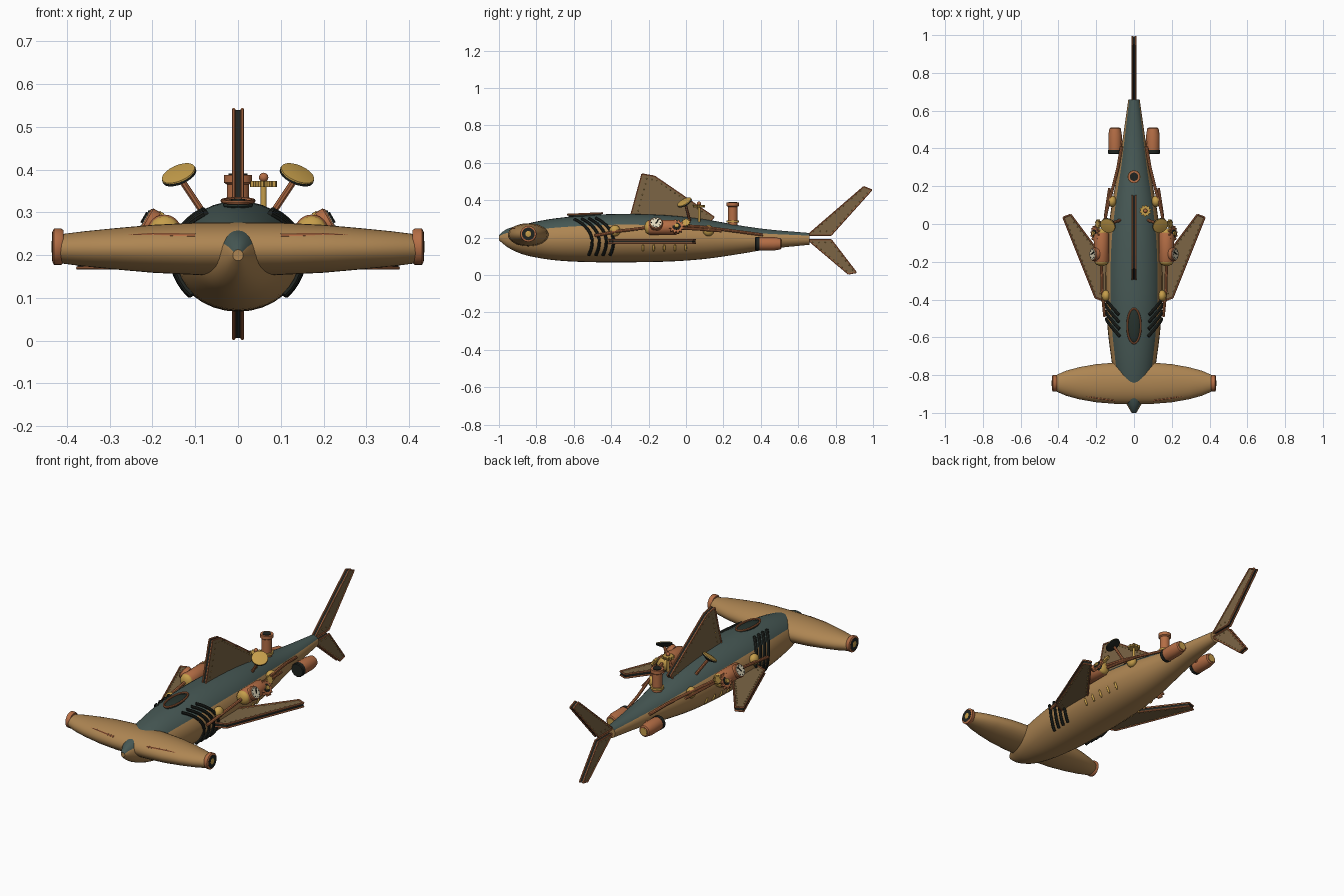
import bpy, bmesh, math
from mathutils import Vector as V, Matrix

if "Cube" in bpy.data.objects:
    bpy.data.objects.remove(bpy.data.objects["Cube"])

def mat(name, c):
    m = bpy.data.materials.new(name)
    m.diffuse_color = (*c, 1)
    m.use_nodes = True
    m.node_tree.nodes["Principled BSDF"].inputs["Base Color"].default_value = m.diffuse_color
    return m

BRONZE = mat("bronze", (.42, .235, .085))
TEAL = mat("dark_teal", (.062, .098, .09))
COPPER = mat("copper", (.46, .155, .06))
GOLD = mat("brass", (.56, .34, .07))
BLACK = mat("near_black", (.014, .017, .014))
BROWN = mat("fin_brown", (.2, .13, .06))
IVORY = mat("dial_ivory", (.75, .68, .5))
GLASS = mat("hatch_glass", (.02, .032, .026))

def finish(name, bm, *mats, angle=40):
    bmesh.ops.recalc_face_normals(bm, faces=bm.faces)
    me = bpy.data.meshes.new(name)
    bm.to_mesh(me)
    bm.free()
    for m in mats:
        me.materials.append(m)
    me.shade_smooth()
    me.set_sharp_from_angle(angle=math.radians(angle))
    ob = bpy.data.objects.new(name, me)
    bpy.context.collection.objects.link(ob)
    return ob

def loft(bm, rings, closed=False):
    vs = [[bm.verts.new(p) for p in r] for r in rings]
    n, k = len(rings[0]), len(vs)
    for i in range(k if closed else k - 1):
        a, b = vs[i], vs[(i + 1) % k]
        for j in range(n):
            bm.faces.new((a[j], a[(j + 1) % n], b[(j + 1) % n], b[j]))
    if not closed:
        bm.faces.new(vs[0])
        bm.faces.new(vs[-1])

def ring(c, axis, r, n):
    q = V(axis).to_track_quat('Z', 'Y')
    return [V(c) + q @ V((r * math.cos(2 * math.pi * i / n), r * math.sin(2 * math.pi * i / n), 0)) for i in range(n)]

def turned(name, o, axis, prof, m, n=24):
    """Lathe: prof is a list of (distance along axis, radius)."""
    bm = bmesh.new()
    a = V(axis).normalized()
    loft(bm, [ring(V(o) + a * d, a, r, n) for d, r in prof])
    return finish(name, bm, m)

def tube(name, pts, r, m, closed=False, n=8):
    bm = bmesh.new()
    pts = [V(p) for p in pts]
    k = len(pts)
    rings = []
    for i, p in enumerate(pts):
        t = (pts[(i + 1) % k] - pts[i - 1]) if closed else pts[min(i + 1, k - 1)] - pts[max(i - 1, 0)]
        rings.append(ring(p, t, r, n))
    loft(bm, rings, closed)
    return finish(name, bm, m)

def ball(name, c, r, m, scale=(1, 1, 1), rot=None, seg=16):
    bm = bmesh.new()
    M = Matrix.Translation(c) @ (rot or Matrix()) @ Matrix.Diagonal((*scale, 1))
    bmesh.ops.create_uvsphere(bm, u_segments=seg, v_segments=seg // 2, radius=r, matrix=M)
    return finish(name, bm, m)

def plate(name, pts, thick, o, u, v, cap, rim):
    """Flat outline in the plane u,v; caps and rim take their own colours."""
    o, u, v = V(o), V(u).normalized(), V(v).normalized()
    w = u.cross(v) * thick / 2
    bm = bmesh.new()
    loft(bm, [[o + u * a + v * b + w * s for a, b in pts] for s in (-1, 1)])
    bm.normal_update()
    for f in bm.faces:
        f.material_index = 0 if abs(f.normal.dot(w.normalized())) > .7 else 1
    return finish(name, bm, cap, rim, angle=25)

def fin(name, pts, o, u, v, thick=.02):
    """Riveted plate with copper trim on both faces."""
    plate(name, pts, thick, o, u, v, BROWN, BLACK)
    o, u, v = V(o), V(u), V(v)
    cx = sum(p[0] for p in pts) / len(pts)
    cy = sum(p[1] for p in pts) / len(pts)
    bm = bmesh.new()
    for s in (-1, 1):
        off = u.cross(v) * s * thick / 2
        P = [o + u * a + v * b + off for a, b in pts]
        for i in range(len(P)):
            tube(name + "_trim", [P[i], P[(i + 1) % len(P)]], .0045, COPPER, n=6)
        inner = [p.lerp(o + u * cx + v * cy + off, .17) for p in P]
        for i in range(len(P)):
            a, b = inner[i], inner[(i + 1) % len(P)]
            k = max(1, int((b - a).length / .028))
            for j in range(k):
                bmesh.ops.create_icosphere(bm, subdivisions=1, radius=.0035,
                                           matrix=Matrix.Translation(a.lerp(b, j / k)))
    finish(name + "_rivets", bm, GOLD)

# Body hull: stations of y, top z, bottom z, half width
ST = [(-1, .213, .187, .012), (-.97, .24, .16, .03), (-.93, .256, .135, .052), (-.87, .27, .11, .085),
      (-.8, .286, .094, .106), (-.7, .303, .079, .122), (-.55, .318, .07, .14), (-.35, .327, .068, .15),
      (-.1, .32, .072, .143), (.1, .298, .086, .118), (.3, .263, .115, .082), (.45, .243, .14, .06),
      (.66, .225, .162, .03)]

def section(y):
    for i in range(len(ST) - 1):
        a, b = ST[i], ST[i + 1]
        if y <= b[0]:
            t = (y - a[0]) / (b[0] - a[0])
            p, q = ST[max(i - 1, 0)], ST[min(i + 2, len(ST) - 1)]
            out = []
            for k in (1, 2, 3):  # Hermite smoothing between stations
                ma = (b[k] - p[k]) / (b[0] - p[0]) * (b[0] - a[0])
                mb = (q[k] - a[k]) / (q[0] - a[0]) * (b[0] - a[0])
                out.append((2*t**3 - 3*t*t + 1) * a[k] + (t**3 - 2*t*t + t) * ma
                           + (3*t*t - 2*t**3) * b[k] + (t**3 - t*t) * mb)
            return out
    return ST[-1][1:]

def surf(y, ang, lift=0, s=1):
    t, b, w = section(y)
    return V((s * (w + lift) * math.cos(ang), y, (t + b) / 2 + ((t - b) / 2 + lift) * math.sin(ang)))

N = 32
bm = bmesh.new()
ys = [-1 + 1.66 * (i / 48) ** 1.15 for i in range(49)]
loft(bm, [[surf(y, 2 * math.pi * j / N) for j in range(N)] for y in ys])
for f in bm.faces:
    c = f.calc_center_median()
    t, b, w = section(c.y)
    f.material_index = 1 if (c.z - (t + b) / 2) / ((t - b) / 2) > .52 else 0
finish("body_hull", bm, BRONZE, TEAL)

# Hammer head
H = [(0, .062, .11), (.1, .061, .109), (.2, .056, .101), (.29, .048, .085), (.36, .041, .066), (.415, .034, .042)]
H = [(-x, a, b) for x, a, b in H[:0:-1]] + H
bm = bmesh.new()
loft(bm, [[V((x, -.843 + b * math.cos(j * math.pi / 16), .215 + a * math.sin(j * math.pi / 16)))
           for j in range(32)] for x, a, b in H])
finish("hammer_head", bm, BRONZE)

# Hatch on the back
tilt = Matrix.Rotation(.05, 4, 'X')
ell = lambda k: [V((.036 * k * math.cos(i * math.pi / 16), -.54 + .092 * k * math.sin(i * math.pi / 16),
                    .327 + .004 * math.sin(i * math.pi / 16))) for i in range(32)]
tube("hatch_rim", ell(1), .005, COPPER, closed=True)
ball("hatch_glass", (0, -.54, .318), 1, GLASS, (.035, .09, .014), tilt, 24)

# Dorsal and tail fins
X, Y, Z = (1, 0, 0), (0, 1, 0), (0, 0, 1)
fin("dorsal_fin", [(-.3, .3), (-.235, .54), (-.168, .528), (.15, .31), (.12, .28)], (0, 0, 0), Y, Z)
fin("tail_upper_lobe", [(.65, .213), (.775, .213), (.993, .455), (.95, .472)], (0, 0, 0), Y, Z)
fin("tail_lower_lobe", [(.65, .19), (.775, .19), (.91, .014), (.868, .006)], (0, 0, 0), Y, Z)

# Chimney
turned("chimney", (0, .25, .25), Z, [(0, .026), (.115, .026), (.12, .033), (.138, .033)], COPPER)
turned("chimney_mouth", (0, .25, .385), Z, [(0, .022), (.006, .022)], BLACK)
turned("chimney_band", (0, .25, .28), Z, [(0, .034), (.012, .034)], GOLD)

def gear_outline(r, teeth):
    out = []
    for i in range(teeth):
        for d, k in ((0, .78), (.2, 1), (.5, 1), (.7, .78)):
            a = 2 * math.pi * (i + d) / teeth
            out.append((r * k * math.cos(a), r * k * math.sin(a)))
    return out

# Valve wheel
turned("valve_stem", (.06, .07, .28), Z, [(0, .007), (.1, .007)], GOLD, 10)
plate("valve_wheel", gear_outline(.032, 10), .014, (.06, .07, .367), X, Y, GOLD, GOLD)
ball("valve_knob", (.06, .07, .382), .011, COPPER)

for s, side in ((1, "right"), (-1, "left")):
    P = lambda x, y, z: (s * x, y, z)
    # Eyes and head trim
    turned(side + "_eye_ring", P(.408, -.843, .22), P(1, 0, 0), [(0, .038), (.006, .043), (.022, .043), (.026, .036)], COPPER)
    turned(side + "_eye", P(.43, -.843, .22), P(1, 0, 0), [(0, .034), (.005, .034)], BLACK)
    ball(side + "_eye_lens", P(.433, -.843, .22), .019, GOLD, (.2, 1, 1))
    tube(side + "_head_pipe", [P(.1, -.933, .245), P(.2, -.92, .246), P(.3, -.9, .241), P(.41, -.868, .235)], .006, COPPER)
    # Pectoral fin
    fin(side + "_pectoral_fin", [(.1, -.43), (.205, -.39), (.375, .035), (.335, .05), (.11, -.25)],
        (0, 0, .18), P(1, 0, 0), Y)
    # Gill ribs
    for i in range(4):
        y0 = -.595 + .038 * i
        pts = []
        for j in range(13):
            t = j / 12
            pts.append(surf(y0 + .075 * t + .05 * math.sin(math.pi * t), 1.0 - 1.75 * t, .003, s))
        tube(side + "_gill", pts, .0085, BLACK)
    # Pressure tank, gauge and gear
    turned(side + "_tank", P(.172, -.205, .255), Y, [(0, .034), (.01, .04), (.15, .04), (.165, .034)], COPPER)
    for y in (-.2, -.045):
        ball(side + "_tank_cap", P(.172, y, .255), .037, GOLD, (1, .6, 1))
    nrm = V(P(.87, 0, .5))
    up = V(P(-.5, 0, .87))
    g = V(P(.198, -.16, .268))
    turned(side + "_gauge_case", g, nrm, [(0, .036), (.02, .036), (.024, .032)], COPPER)
    turned(side + "_gauge_dial", g + nrm * .024, nrm, [(0, .03), (.002, .03)], IVORY)
    tube(side + "_gauge_needle", [g + nrm * .028 - up * .006, g + nrm * .028 + up * .02 + V((0, .012, 0))], .003, BLACK)
    for k in range(8):
        a = k * math.pi / 4
        ball(side + "_gauge_mark", g + nrm * .026 + up * .024 * math.sin(a) + V((0, .024 * math.cos(a), 0)), .003, BLACK, seg=6)
    q = V(P(.205, -.05, .258))
    plate(side + "_gear", gear_outline(.042, 12), .012, q, Y, up, COPPER, COPPER)
    turned(side + "_gear_face", q, nrm, [(-.03, .022), (.008, .022)], BLACK)
    turned(side + "_gear_hub", q, nrm, [(0, .012), (.016, .012)], GOLD)
    plate(side + "_small_gear", gear_outline(.024, 9), .012, P(.19, .0, .28), Y, up, GOLD, GOLD)
    # Flank pipes and brass bosses
    tube(side + "_flank_pipe", [P(.155, -.49, .21), P(.168, -.36, .235), P(.172, -.22, .252), P(.165, -.03, .265),
                                P(.142, .08, .258), P(.11, .2, .243), P(.085, .3, .23), P(.066, .41, .215)], .008, COPPER)
    tube(side + "_feed_pipe", [P(.16, -.03, .25), P(.15, .06, .245), P(.13, .19, .235)], .007, COPPER)
    for y, z, x in ((-.38, .237, .148), (.12, .238, .116)):
        ball(side + "_boss", P(x, y, z), .03, GOLD, (.8, 1, 1))
    # Dish on a strut
    n = V(P(.35, -.45, .82)).normalized()
    d = V(P(.138, -.008, .388))
    tube(side + "_dish_strut", [P(.075, .02, .29), d - n * .012], .008, COPPER)
    turned(side + "_dish_back", d, n, [(-.016, .014), (-.004, .042), (.002, .042)], BLACK)
    turned(side + "_dish", d, n, [(.001, .042), (.005, .041), (.008, .02)], GOLD)
    # Vent slits
    for i in range(5):
        p = surf(-.23 + .057 * i, -.42, .0, s)
        ball(side + "_vent", p, .022, GOLD, (.35, .3, 1), Matrix.Rotation(s * .4, 4, 'Y'), 12)
    # Thrusters
    turned(side + "_thruster", P(.1, .37, .167), Y, [(.01, .034), (.03, .036), (.1, .036), (.135, .03), (.14, .024)], COPPER)
    turned(side + "_thruster_intake", P(.1, .37, .167), Y, [(0, .033), (.004, .037), (.022, .037)], BLACK)
    turned(side + "_thruster_nozzle", P(.1, .508, .167), Y, [(0, .02), (.004, .02)], GOLD)
    tube(side + "_thruster_mount", [P(.03, .43, .185), P(.085, .43, .17)], .012, COPPER)
